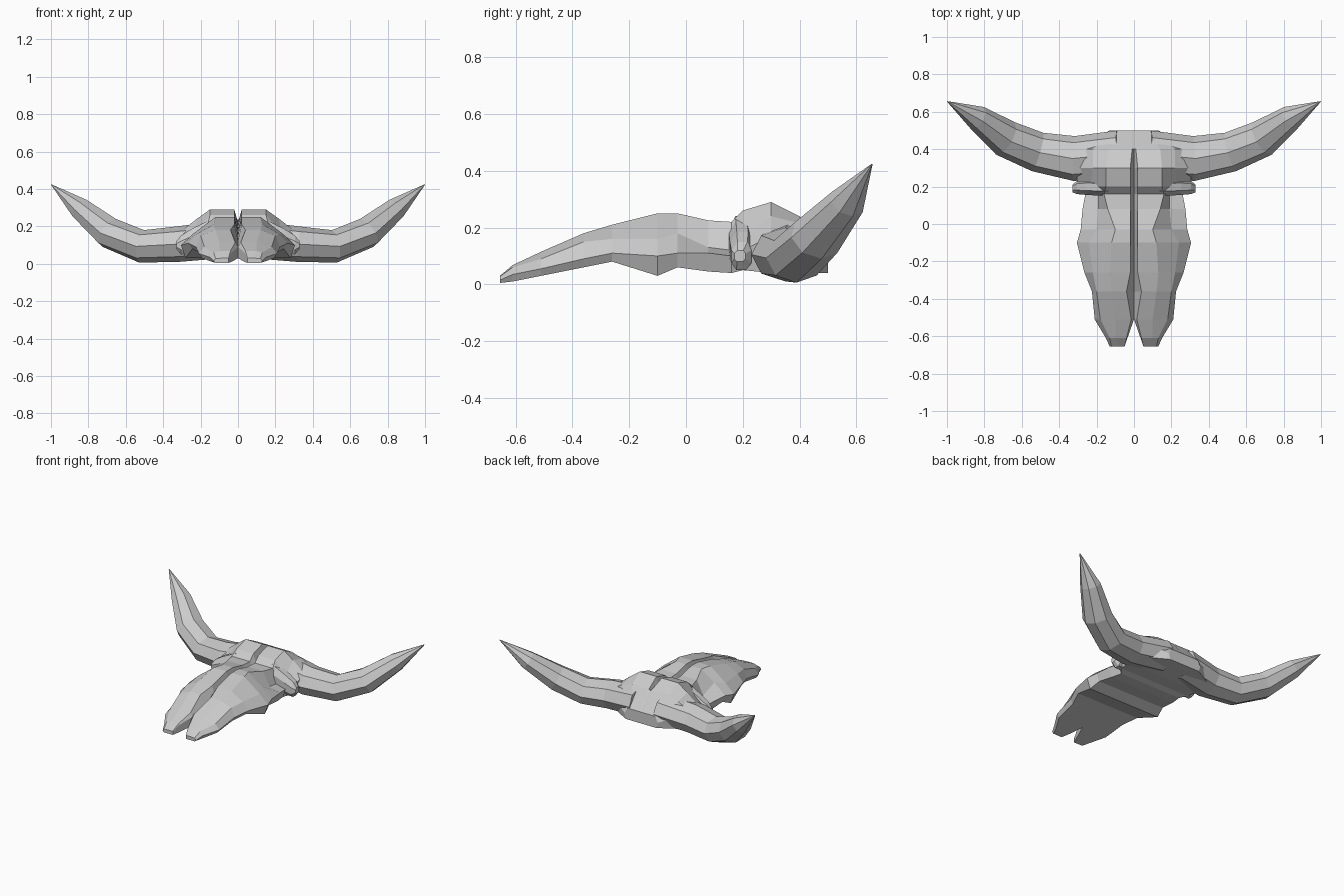
import bpy, bmesh
from mathutils import Vector
from math import cos, sin, pi

if "Cube" in bpy.data.objects:
    bpy.data.objects.remove(bpy.data.objects["Cube"])


def finish(bm, name):
    """Turn a half mesh into an object mirrored over x = 0."""
    bmesh.ops.recalc_face_normals(bm, faces=bm.faces)
    me = bpy.data.meshes.new(name)
    bm.to_mesh(me)
    bm.free()
    ob = bpy.data.objects.new(name, me)
    bpy.context.collection.objects.link(ob)
    mod = ob.modifiers.new("mirror", 'MIRROR')
    mod.merge_threshold = 0.001
    return ob


def loft(name, rings, keep=lambda i, j: True, cap_start=True, cap_end=True):
    """Bridge a row of closed rings with flat faces."""
    bm = bmesh.new()
    vs = [[bm.verts.new(p) for p in r] for r in rings]
    n = len(rings[0])
    for i in range(len(vs) - 1):
        for j in range(n):
            if keep(i, j):
                k = (j + 1) % n
                bm.faces.new((vs[i][j], vs[i][k], vs[i + 1][k], vs[i + 1][j]))
    if cap_start:
        bm.faces.new(vs[0])
    if cap_end:
        bm.faces.new(vs[-1])
    return finish(bm, name)


# Skull half sections: y, groove edge x, groove z, top z, top x,
# shoulder x, shoulder z, outer x, outer z, bottom z
sections = [
    (-.655, .05, .025, .03, .08, .12, .028, .13, .015, .005),
    (-.61, .04, .06, .068, .10, .13, .06, .15, .035, .01),
    (-.51, .015, .09, .115, .10, .18, .09, .21, .055, .03),
    (-.36, .04, .12, .18, .12, .20, .15, .225, .09, .06),
    (-.26, .02, .15, .21, .13, .22, .16, .265, .11, .08),
    (-.10, .02, .18, .25, .12, .24, .16, .305, .10, .03),
    (-.03, .02, .18, .25, .10, .20, .18, .285, .11, .06),
    (.08, .02, .18, .225, .14, .19, .13, .275, .11, .045),
    (.16, .02, .18, .22, .16, .19, .12, .26, .10, .04),
    (.20, .02, .20, .26, .15, .23, .17, .30, .12, .05),
    (.30, .02, .22, .29, .15, .22, .24, .31, .17, .04),
    (.40, .01, .235, .24, .14, .22, .215, .32, .16, .04),
    (.50, .01, .12, .12, .09, .11, .115, .13, .08, .04)]

rings, inner = [], []
for y, xg, zg, zt, xt, xs, zs, xo, zo, zb in sections:
    xi = max(0, (-.51 - y) * .35)   # gap between the two nose tips
    inner.append(xi)
    rings.append([(xi, y, zb), (xi, y, zg), (max(xg, xi), y, zt), (xt, y, zt),
                  (xs, y, zs), (xo, y, zo), (xo * .92, y, zb)])
loft("skull", rings, keep=lambda i, j: j > 0 or inner[i] > 0)

# Horns: octagonal tube along a rising path (centre, half depth, half height)
path = [((.08, .375, .13), .125, .10), ((.32, .35, .105), .12, .095),
        ((.515, .385, .093), .107, .088), ((.688, .458, .165), .10, .085),
        ((.838, .568, .29), .068, .062), ((.998, .655, .423), .002, .002)]
pts = [Vector(p[0]) for p in path]
rings = []
for i, (c, rw, rh) in enumerate(path):
    t = (pts[min(i + 1, len(pts) - 1)] - pts[max(i - 1, 0)]).normalized()
    side = t.cross(Vector((0, 0, 1))).normalized()
    up = side.cross(t)
    rings.append([pts[i] + side * rw * cos(a * pi / 4) + up * rh * sin(a * pi / 4)
                  for a in range(8)])
loft("horns", rings)

# Brow ridges: tapered bars behind the eye sockets
rings = []
for x, y, z, d, h in [(.14, .19, .16, .04, .08), (.25, .195, .12, .04, .065),
                      (.305, .195, .10, .035, .05), (.33, .19, .10, .02, .02)]:
    rings.append([(x, y + d * a, z + h * b) for a, b in
                  [(-1, -.5), (-1, .4), (-.4, 1), (.6, 1), (1, .4), (1, -.5), (.5, -1), (-.5, -1)]])
loft("brow_ridges", rings)
